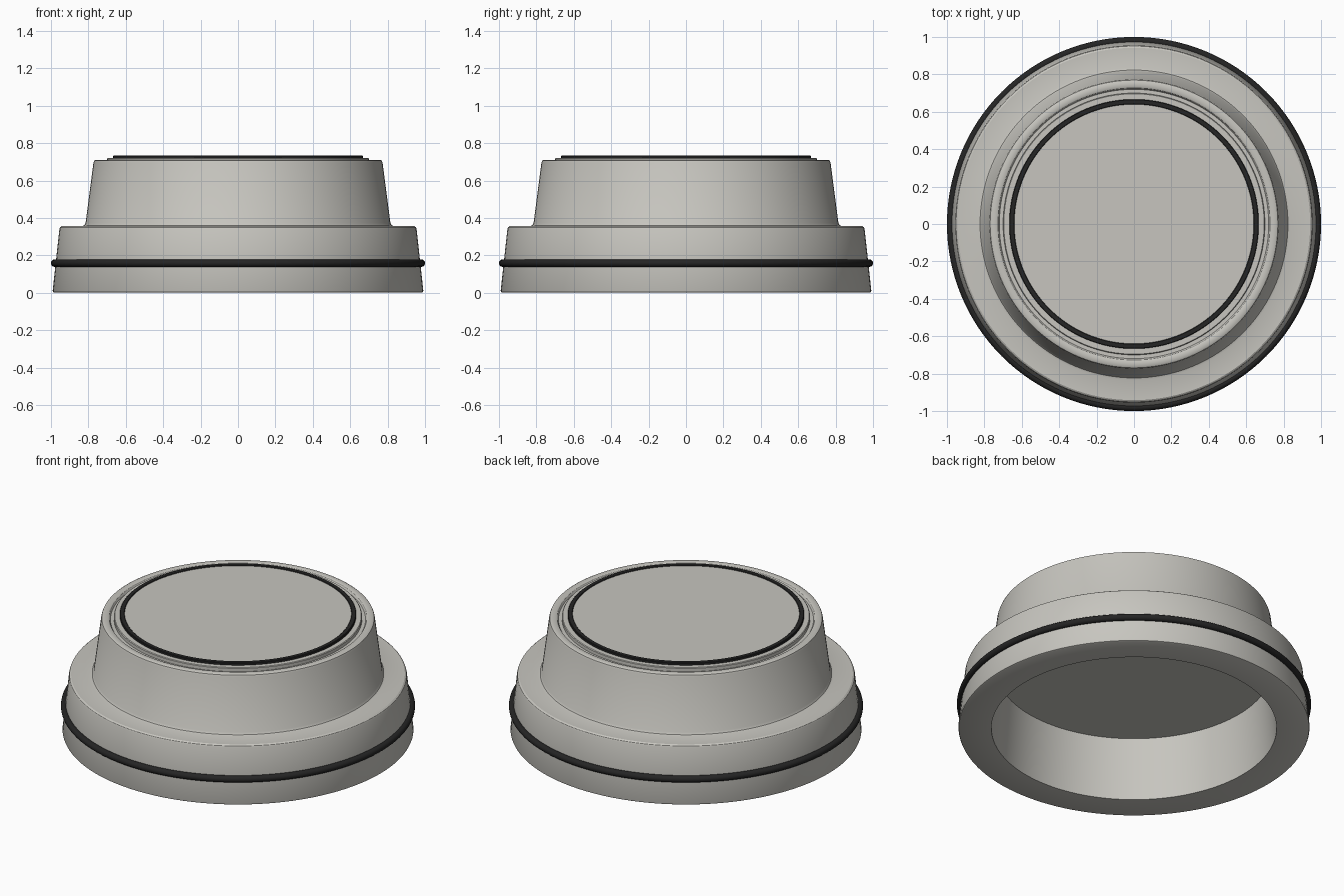
import bpy, bmesh, math

if "Cube" in bpy.data.objects:
    bpy.data.objects.remove(bpy.data.objects["Cube"])

SEGMENTS = 128


def material(name, rgb):
    m = bpy.data.materials.new(name)
    m.diffuse_color = (*rgb, 1)
    m.use_nodes = True
    m.node_tree.nodes["Principled BSDF"].inputs["Base Color"].default_value = m.diffuse_color
    return m


def lathe(name, profile, mat, closed=False):
    """Revolve (radius, height) points around the z axis."""
    bm = bmesh.new()
    pts = list(profile) + ([profile[0]] if closed else [])
    verts = [bm.verts.new((r, 0, z)) for r, z in pts]
    edges = [bm.edges.new(pair) for pair in zip(verts, verts[1:])]
    bmesh.ops.spin(bm, geom=verts + edges, cent=(0, 0, 0), axis=(0, 0, 1),
                   angle=2 * math.pi, steps=SEGMENTS, use_duplicate=False)
    bmesh.ops.remove_doubles(bm, verts=bm.verts, dist=0.0002)
    bmesh.ops.recalc_face_normals(bm, faces=bm.faces)
    mesh = bpy.data.meshes.new(name)
    bm.to_mesh(mesh)
    bm.free()
    mesh.materials.append(mat)
    obj = bpy.data.objects.new(name, mesh)
    bpy.context.collection.objects.link(obj)
    bpy.ops.object.select_all(action='DESELECT')
    obj.select_set(True)
    bpy.context.view_layer.objects.active = obj
    bpy.ops.object.shade_smooth_by_angle(angle=math.radians(32))
    return obj


grey = material("warm light grey", (0.57, 0.56, 0.52))
black = material("rubber black", (0.018, 0.018, 0.018))

# Stepped, tapered housing with a hollow underside and a recessed top groove
lathe("housing", [
    (0, 0.38), (0.775, 0.38), (0.805, 0),                        # cavity
    (0.982, 0), (0.988, 0.003), (0.991, 0.010),                  # foot
    (0.955, 0.340), (0.951, 0.350), (0.942, 0.356),              # lower wall
    (0.835, 0.356), (0.823, 0.360), (0.815, 0.372),              # shelf
    (0.773, 0.695), (0.769, 0.706), (0.760, 0.711),              # upper wall
    (0.735, 0.711), (0.727, 0.707), (0.720, 0.695),              # rim
    (0.700, 0.695), (0, 0.695)], grey)

# Raised top disc
lathe("top_disc", [(0, 0.696), (0.700, 0.696), (0.700, 0.716),
                   (0.696, 0.720), (0.662, 0.720), (0.650, 0.731),
                   (0, 0.731)], grey)

# Dark trim ring around the top disc
lathe("top_trim_ring", [(0.640, 0.718), (0.667, 0.718), (0.667, 0.732),
                        (0.664, 0.735), (0.643, 0.735), (0.640, 0.732)],
      black, closed=True)

# Round sealing ring around the lower wall
lathe("sealing_ring", [(0.98 + 0.02 * math.cos(i * math.pi / 8),
                        0.158 + 0.02 * math.sin(i * math.pi / 8))
                       for i in range(16)], black, closed=True)
